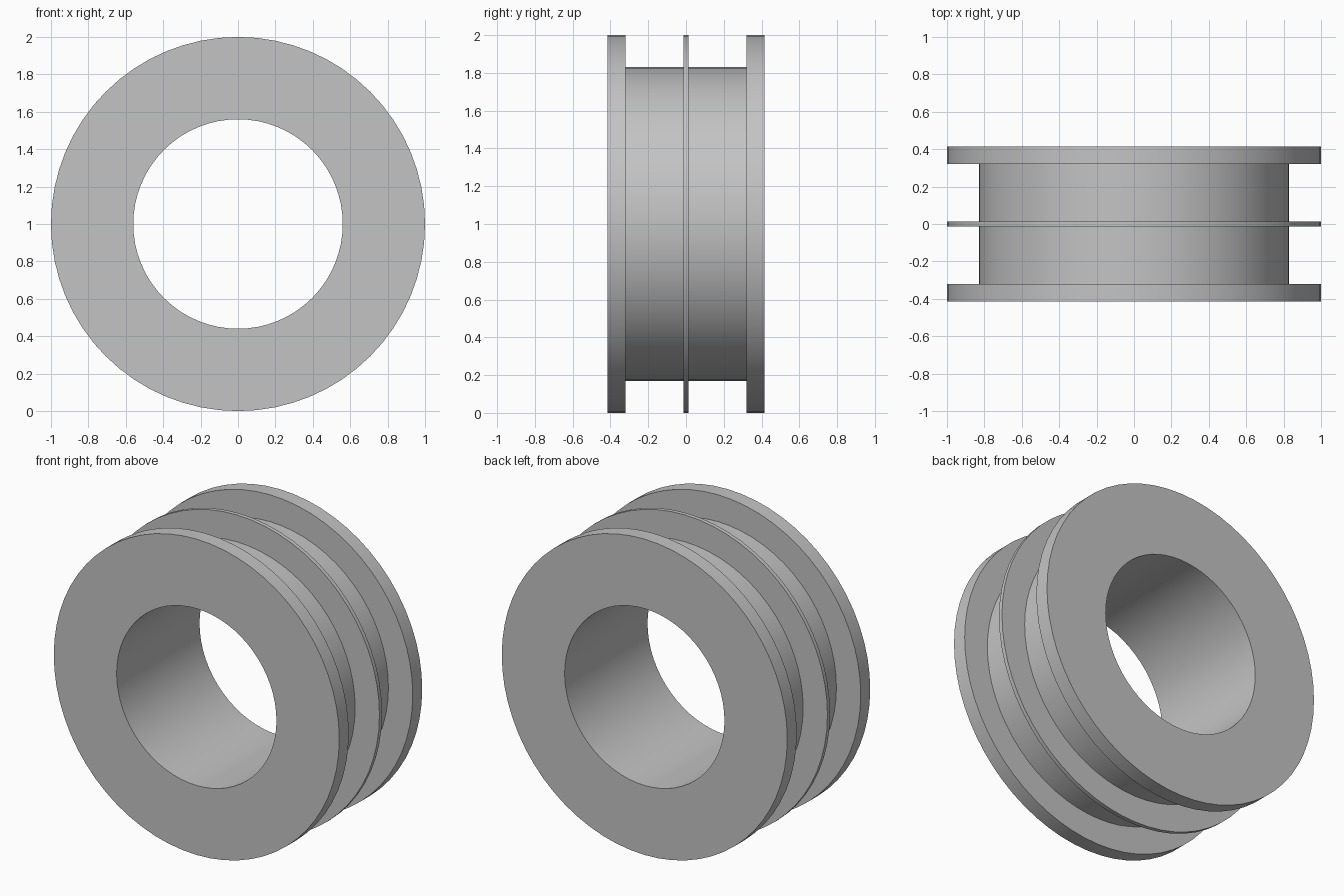
import bpy
import math

cube = bpy.data.objects.get("Cube")
if cube:
    bpy.data.objects.remove(cube, do_unlink=True)

SEGMENTS = 64
BORE, HUB, RIM = 0.56, 0.83, 1.0
FLANGE_OUT, FLANGE_IN, FIN = 0.415, 0.32, 0.013

grey = bpy.data.materials.new("plain_grey")
grey.use_nodes = True
colour = (0.55, 0.55, 0.55, 1)
grey.diffuse_color = colour
grey.node_tree.nodes["Principled BSDF"].inputs["Base Color"].default_value = colour


def lathe(name, profile):
    """Spin a closed (radius, y) profile about the y axis at height RIM."""
    n = len(profile)
    verts, faces = [], []
    for i in range(SEGMENTS):
        a = 2 * math.pi * i / SEGMENTS
        verts += [(r * math.cos(a), y, RIM + r * math.sin(a)) for r, y in profile]
        j = (i + 1) % SEGMENTS
        for k in range(n):
            m = (k + 1) % n
            faces.append((i * n + k, i * n + m, j * n + m, j * n + k))
    mesh = bpy.data.meshes.new(name)
    mesh.from_pydata(verts, [], faces)
    mesh.materials.append(grey)
    obj = bpy.data.objects.new(name, mesh)
    bpy.context.collection.objects.link(obj)
    bpy.ops.object.select_all(action="DESELECT")
    obj.select_set(True)
    bpy.context.view_layer.objects.active = obj
    # Consistent outward normals, then smooth round walls with crisp rims
    bpy.ops.object.mode_set(mode="EDIT")
    bpy.ops.mesh.select_all(action="SELECT")
    bpy.ops.mesh.normals_make_consistent(inside=False)
    bpy.ops.object.mode_set(mode="OBJECT")
    bpy.ops.object.shade_smooth_by_angle(angle=math.radians(30))
    return obj


# Front half of the section: flange, groove, central fin
half = [(BORE, -FLANGE_OUT), (RIM, -FLANGE_OUT), (RIM, -FLANGE_IN),
        (HUB, -FLANGE_IN), (HUB, -FIN), (RIM, -FIN)]
# Mirror it to close the ring section
lathe("flanged_spool", half + [(r, -y) for r, y in reversed(half)])
